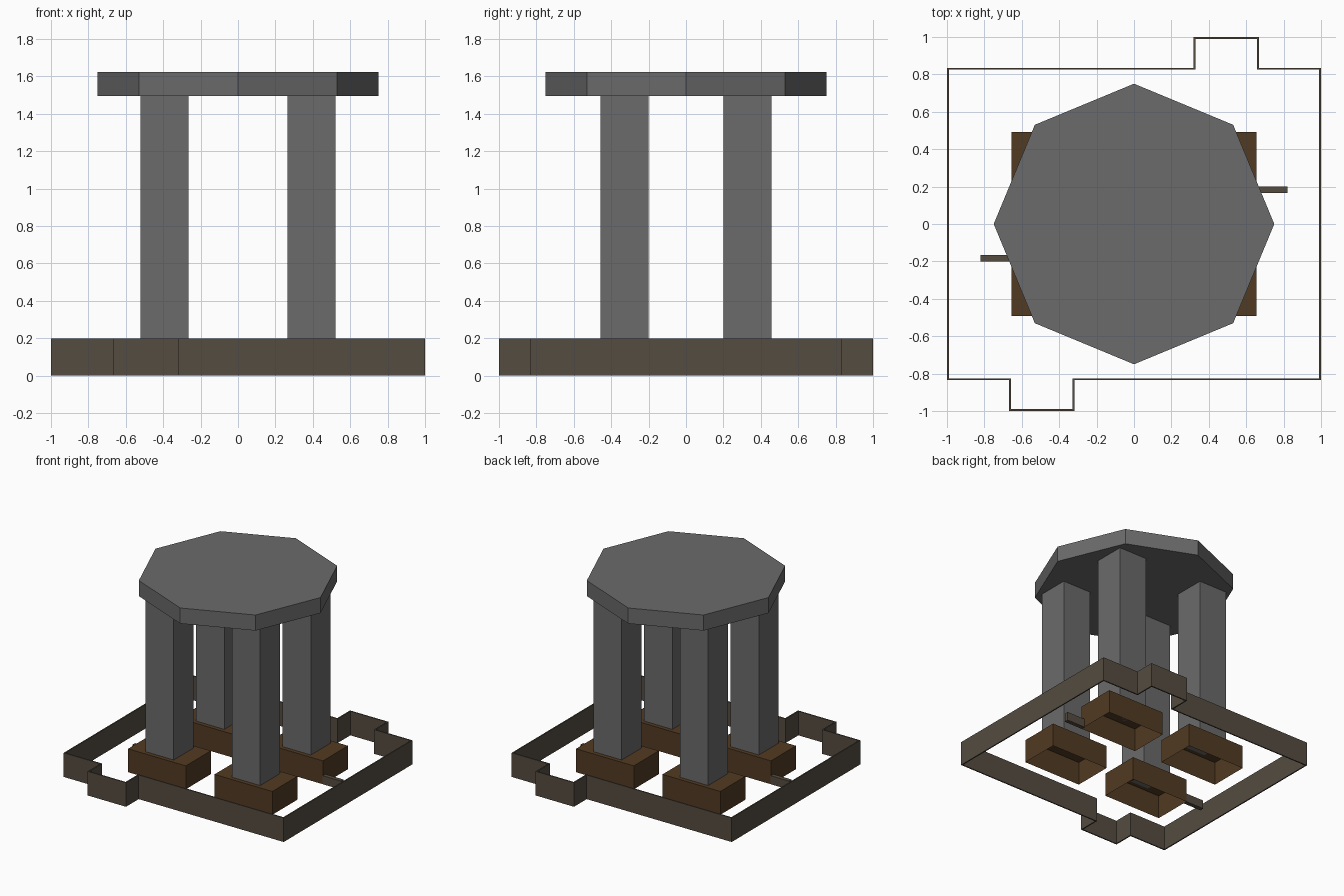
import bpy
import bmesh
import math

old = bpy.data.objects.get("Cube")
if old:
    bpy.data.objects.remove(old, do_unlink=True)


def material(name, color):
    m = bpy.data.materials.new(name)
    m.use_nodes = True
    m.diffuse_color = (*color, 1)
    m.node_tree.nodes["Principled BSDF"].inputs["Base Color"].default_value = (*color, 1)
    return m


stone = material("grey stone", (0.145, 0.145, 0.145))
wood = material("dark brown wood", (0.084, 0.043, 0.016))
border = material("grey brown border", (0.09, 0.072, 0.052))


def finish(bm, name, mat):
    mesh = bpy.data.meshes.new(name)
    bm.to_mesh(mesh)
    bm.free()
    mesh.materials.append(mat)
    obj = bpy.data.objects.new(name, mesh)
    bpy.context.collection.objects.link(obj)
    return obj


def box(name, mat, center, size, open_bottom=False):
    bm = bmesh.new()
    bmesh.ops.create_cube(bm, size=1)
    bmesh.ops.scale(bm, vec=size, verts=bm.verts)
    bmesh.ops.translate(bm, vec=center, verts=bm.verts)
    if open_bottom:
        bm.normal_update()
        under = [f for f in bm.faces if f.normal.z < -0.5]
        bmesh.ops.delete(bm, geom=under, context='FACES')
    return finish(bm, name, mat)


# Octagonal slab on top
slab_low, slab_high = 1.495, 1.623
bm = bmesh.new()
bmesh.ops.create_cone(bm, cap_ends=True, segments=8, radius1=0.75, radius2=0.75,
                      depth=slab_high - slab_low)
bmesh.ops.translate(bm, vec=(0, 0, (slab_low + slab_high) / 2), verts=bm.verts)
finish(bm, "octagonal_top", stone)

# Four columns, each on a block that is hollow underneath
block_h = 0.192
for side, sx in (("left", 1), ("right", -1)):
    for end, sy in (("front", -1), ("back", 1)):
        x, y = 0.393 * sx, 0.329 * sy
        box(f"{end}_{side}_column", stone, (x, y, (block_h + slab_low) / 2),
            (0.258, 0.258, slab_low - block_h))
        box(f"{end}_{side}_block", wood, (x, y, block_h / 2),
            (0.525, 0.325, block_h), open_bottom=True)

# Small bars sticking out of two opposite blocks
for name, s in (("left_bar", 1), ("right_bar", -1)):
    box(name, border, (0.737 * s, 0.183 * s, 0.035), (0.166, 0.034, 0.07))

# Thin border wall with a square bay at the front and at the back
half_outline = [(-1, -0.835), (-0.667, -0.835), (-0.667, -1), (-0.318, -1),
                (-0.318, -0.835), (1, -0.835)]
outline = half_outline + [(-x, -y) for x, y in half_outline]
# The second half already starts at the opposite corner
bm = bmesh.new()
low = [bm.verts.new((x, y, 0)) for x, y in outline]
high = [bm.verts.new((x, y, 0.198)) for x, y in outline]
for i in range(len(outline)):
    j = (i + 1) % len(outline)
    bm.faces.new((low[i], low[j], high[j], high[i]))
wall = finish(bm, "border_wall", border)
thick = wall.modifiers.new("thickness", 'SOLIDIFY')
thick.thickness = 0.01
thick.offset = -1
thick.use_even_offset = True
